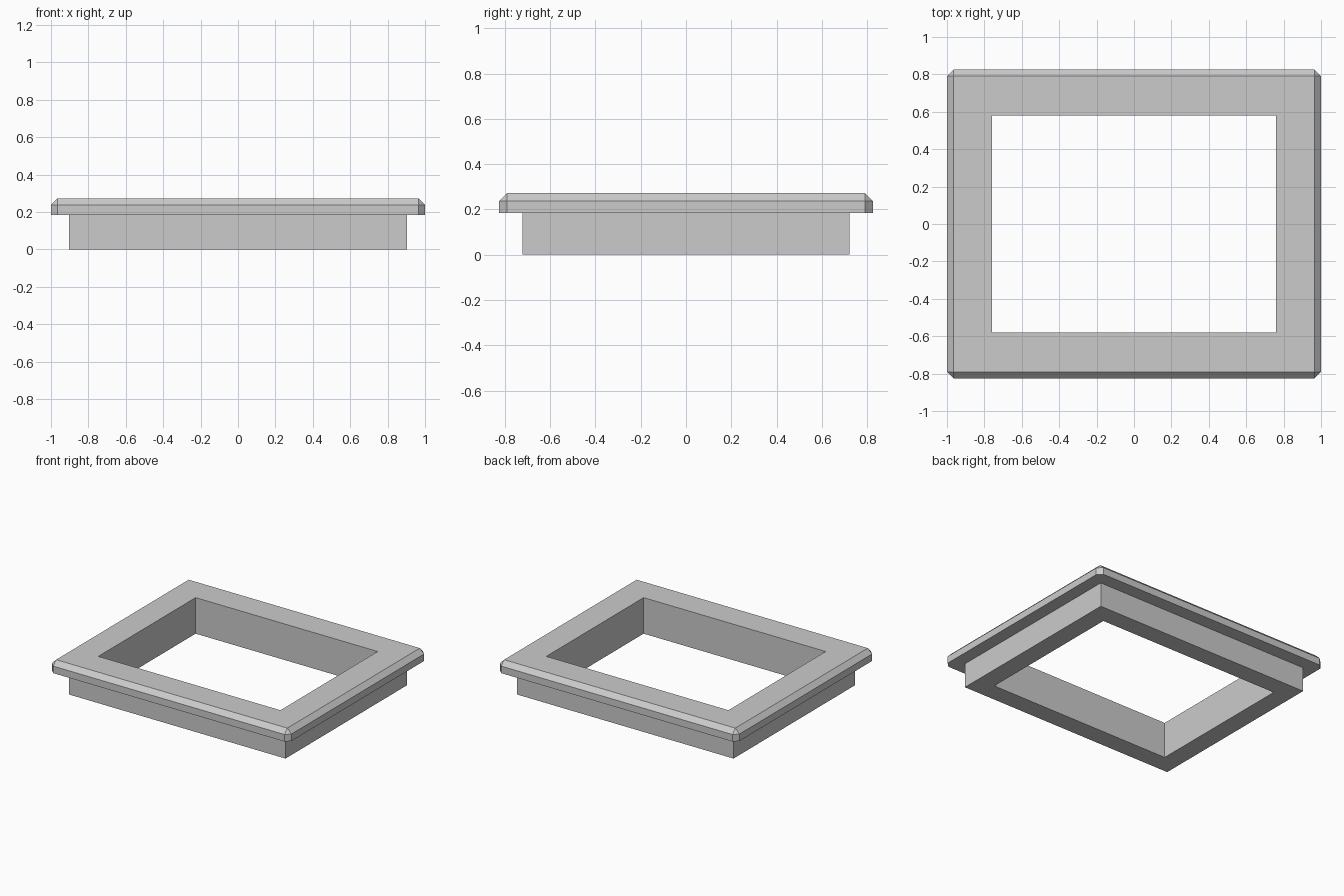
import bpy
import bmesh

cube = bpy.data.objects.get("Cube")
if cube:
    bpy.data.objects.remove(cube, do_unlink=True)

# Overall half sizes and levels
LIP, SKIRT, HOLE = (1.0, 0.825), (0.903, 0.723), (0.76, 0.58)
LIP_BASE, TOP = 0.184, 0.272
CHAMFER = 0.035


def ring(bm, half, z, cut=0.0):
    """Rectangle with two points per corner, trimmed diagonally by cut."""
    x, y = half
    points = []
    for sx, sy in ((1, -1), (1, 1), (-1, 1), (-1, -1)):
        pair = [(sx * (x - cut), sy * y), (sx * x, sy * (y - cut))]
        points += pair if sx * sy < 0 else pair[::-1]
    return [bm.verts.new((px, py, z)) for px, py in points]


def loft(bm, rings):
    """Skin a closed sequence of rings."""
    for a, b in zip(rings, rings[1:] + rings[:1]):
        for i in range(len(a)):
            j = (i + 1) % len(a)
            bm.faces.new((a[i], a[j], b[j], b[i]))


# Rectangular frame: skirt below, wider chamfered lip above, open centre
bm = bmesh.new()
top_rim = (LIP[0] - CHAMFER, LIP[1] - CHAMFER)
loft(bm, [
    ring(bm, HOLE, 0),
    ring(bm, SKIRT, 0),
    ring(bm, SKIRT, LIP_BASE),
    ring(bm, LIP, LIP_BASE, CHAMFER),
    ring(bm, LIP, TOP - CHAMFER, CHAMFER),
    ring(bm, top_rim, TOP),
    ring(bm, HOLE, TOP),
])
bmesh.ops.remove_doubles(bm, verts=bm.verts[:], dist=0.0001)
bmesh.ops.recalc_face_normals(bm, faces=bm.faces[:])
mesh = bpy.data.meshes.new("flanged_frame")
bm.to_mesh(mesh)
bm.free()
frame = bpy.data.objects.new("flanged_frame", mesh)
bpy.context.collection.objects.link(frame)

# Plain grey finish
grey = bpy.data.materials.new("light_grey")
grey.use_nodes = True
color = (0.6, 0.6, 0.6, 1.0)
grey.diffuse_color = color
grey.node_tree.nodes["Principled BSDF"].inputs["Base Color"].default_value = color
mesh.materials.append(grey)
